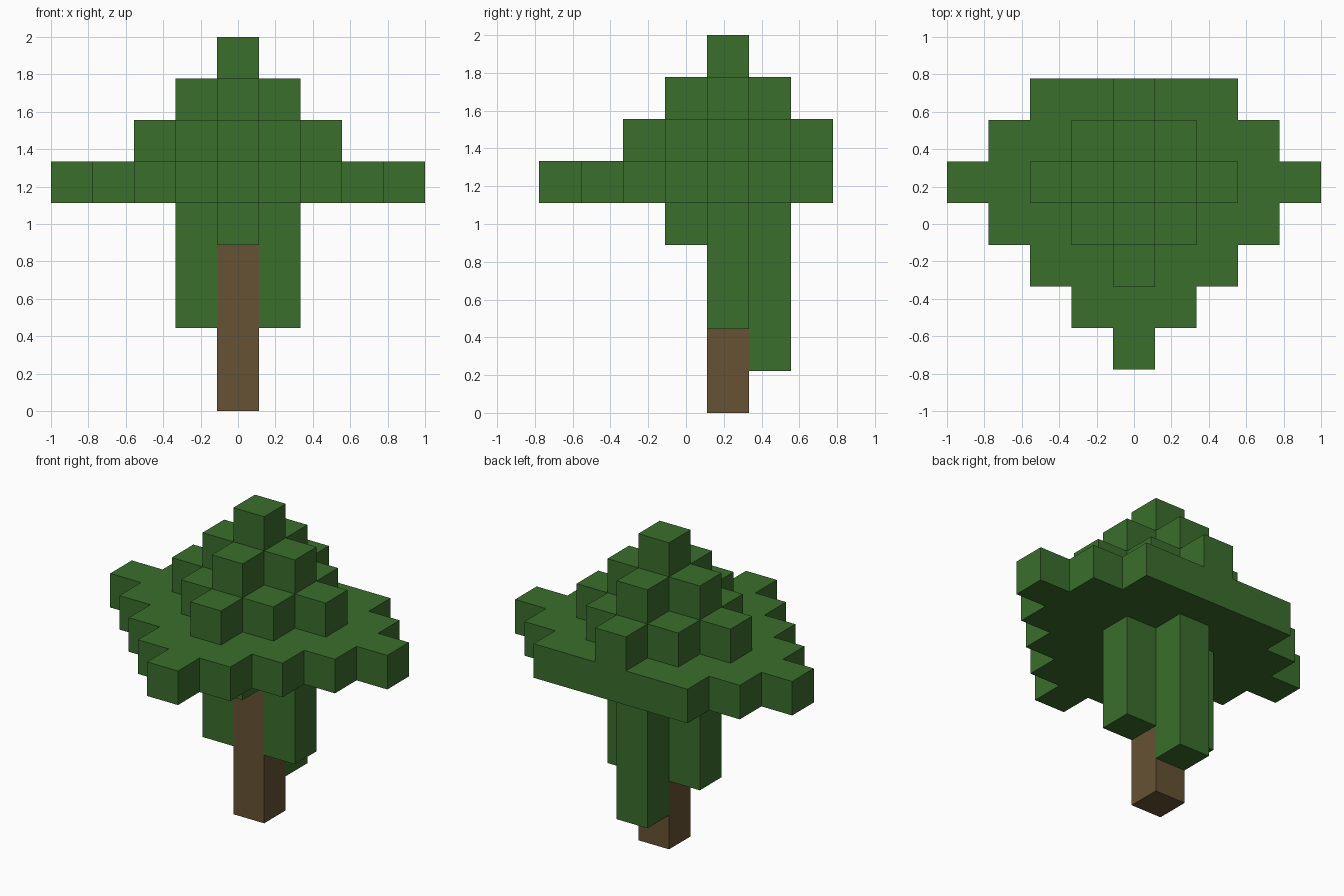
import bpy
import bmesh
from mathutils import Vector

cube = bpy.data.objects.get("Cube")
if cube:
    bpy.data.objects.remove(cube, do_unlink=True)

U = 2 / 9          # edge length of one block
CENTRE = 1         # block row in y that holds the trunk


def material(name, rgb):
    mat = bpy.data.materials.new(name)
    mat.use_nodes = True
    color = (*rgb, 1)
    mat.diffuse_color = color
    bsdf = mat.node_tree.nodes["Principled BSDF"]
    bsdf.inputs["Base Color"].default_value = color
    bsdf.inputs["Roughness"].default_value = 0.9
    return mat


def diamond(radius, layer, last_row=3):
    """Blocks of one diamond-shaped layer, cut off flat behind last_row."""
    span = range(-radius, radius + 1)
    return {(x, CENTRE + y, layer) for x in span for y in span
            if abs(x) + abs(y) <= radius and CENTRE + y <= last_row}


def column(x, y, bottom, top):
    return {(x, y, z) for z in range(bottom, top)}


def block_shell(name, cells, mat):
    """Build only the outer faces of a set of blocks."""
    bm = bmesh.new()
    for cell in cells:
        centre = Vector((cell[0], cell[1], cell[2] + 0.5)) * U
        for axis in range(3):
            for sign in (-1, 1):
                step = [0, 0, 0]
                step[axis] = sign
                if tuple(c + s for c, s in zip(cell, step)) in cells:
                    continue
                n = Vector(step) * U / 2
                a = Vector((n.y, n.z, n.x))
                b = n.cross(a).normalized() * U / 2
                corners = (a + b, b - a, -a - b, a - b)
                bm.faces.new([bm.verts.new(centre + n + c) for c in corners])
    bmesh.ops.remove_doubles(bm, verts=bm.verts, dist=U / 100)
    mesh = bpy.data.meshes.new(name)
    bm.to_mesh(mesh)
    bm.free()
    mesh.materials.append(mat)
    obj = bpy.data.objects.new(name, mesh)
    bpy.context.collection.objects.link(obj)


leaf_green = material("leaf green", (0.042, 0.156, 0.025))
bark_brown = material("bark brown", (0.133, 0.084, 0.034))

# Crown: wide flat-backed layer with a stepped peak
leaves = set()
for radius, layer in ((4, 5), (2, 6), (1, 7), (0, 8)):
    leaves |= diamond(radius, layer)

# Hanging foliage around the trunk
for side in (-1, 1):
    leaves |= column(side, CENTRE, 2, 5)
leaves |= column(0, CENTRE + 1, 1, 5)
leaves |= column(0, CENTRE - 1, 4, 5)
block_shell("foliage", leaves, leaf_green)

# Trunk
block_shell("trunk", column(0, CENTRE, 0, 5), bark_brown)
